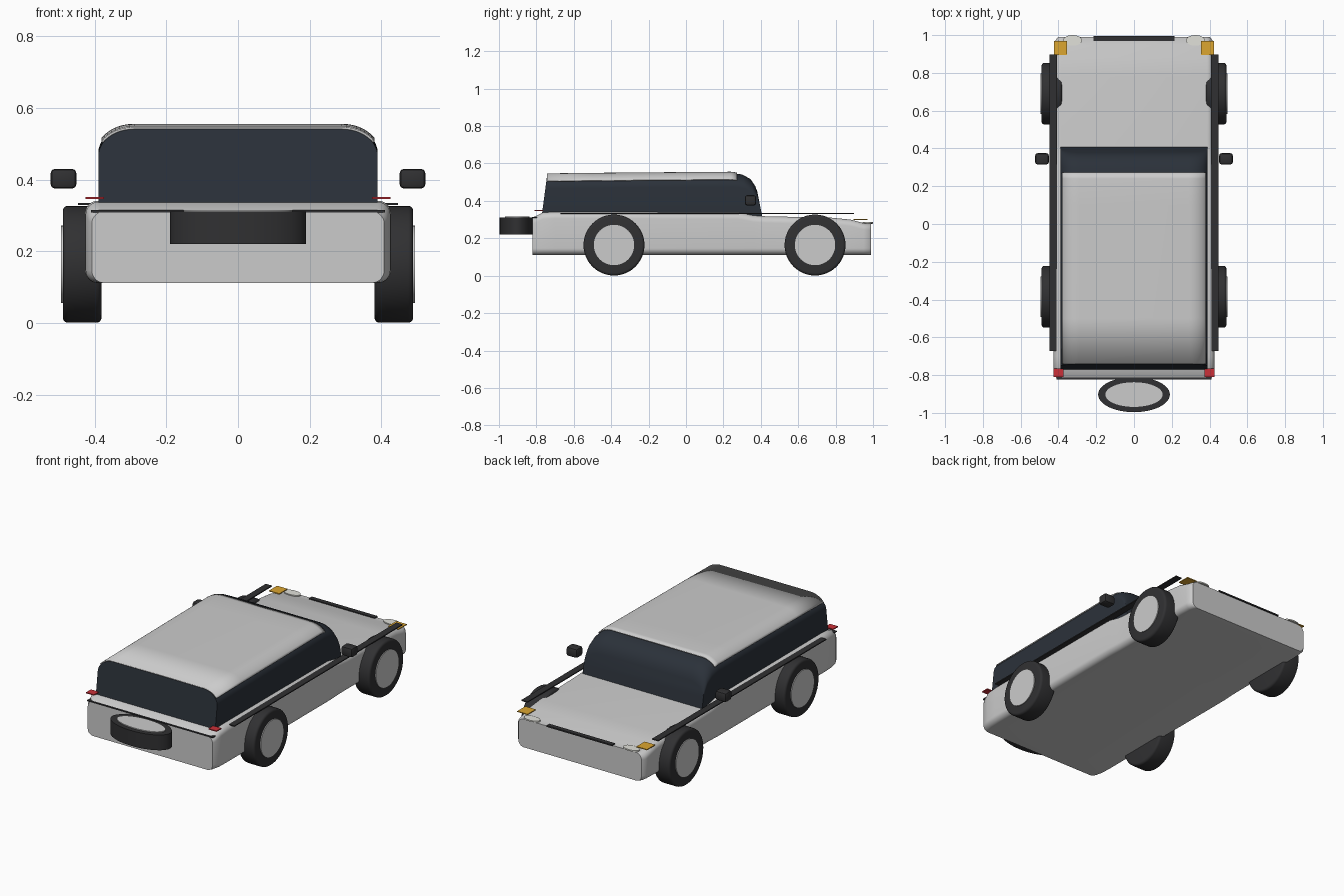
import bpy, bmesh, math
from mathutils import Matrix

if "Cube" in bpy.data.objects:
    bpy.data.objects.remove(bpy.data.objects["Cube"])


def mat(name, rgb):
    m = bpy.data.materials.new(name)
    m.diffuse_color = (*rgb, 1)
    m.use_nodes = True
    m.node_tree.nodes["Principled BSDF"].inputs["Base Color"].default_value = m.diffuse_color
    return m


GLASS = mat("dark_glass", (0.024, 0.031, 0.042))
RUBBER = mat("rubber", (0.03, 0.03, 0.032))
AMBER = mat("amber", (0.72, 0.38, 0.03))
RED = mat("red", (0.6, 0.03, 0.04))
LENS = mat("lens", (0.75, 0.75, 0.70))


def finish(name, bm, material=None, angle=35):
    bmesh.ops.recalc_face_normals(bm, faces=bm.faces)
    me = bpy.data.meshes.new(name)
    bm.to_mesh(me)
    bm.free()
    ob = bpy.data.objects.new(name, me)
    bpy.context.collection.objects.link(ob)
    if material:
        me.materials.append(material)
    bpy.ops.object.select_all(action='DESELECT')
    ob.select_set(True)
    bpy.context.view_layer.objects.active = ob
    bpy.ops.object.shade_smooth_by_angle(angle=math.radians(angle))
    return ob


def corner(cx, cz, rx, rz, a0, a1, n=7):
    return [(cx + rx * math.cos(math.radians(a0 + (a1 - a0) * i / n)),
             cz + rz * math.sin(math.radians(a0 + (a1 - a0) * i / n))) for i in range(n + 1)]


def loft(name, rings, material=None, closed=True, angle=35):
    bm = bmesh.new()
    vs = [[bm.verts.new(p) for p in r] for r in rings]
    n = len(vs[0])
    for a, b in zip(vs, vs[1:]):
        for i in range(n if closed else n - 1):
            j = (i + 1) % n
            bm.faces.new((a[i], a[j], b[j], b[i]))
    if closed:
        bm.faces.new(vs[0])
        bm.faces.new(vs[-1])
    return finish(name, bm, material, angle)


def box(name, c, s, material, bevel=0):
    bm = bmesh.new()
    bmesh.ops.create_cube(bm, size=1, matrix=Matrix.Translation(c) @ Matrix.Diagonal((*s, 1)))
    if bevel:
        bmesh.ops.bevel(bm, geom=bm.edges[:], offset=bevel, segments=2, profile=0.5, affect='EDGES')
    return finish(name, bm, material)


def disc(name, c, r, depth, material=None, axis='Z', sy=1, bevel=0):
    bm = bmesh.new()
    bmesh.ops.create_cone(bm, cap_ends=True, segments=48, radius1=r, radius2=r, depth=depth)
    if bevel:
        rim = [e for e in bm.edges if abs(e.verts[0].co.z - e.verts[1].co.z) < 1e-6]
        bmesh.ops.bevel(bm, geom=rim, offset=bevel, segments=4, profile=0.5, affect='EDGES')
    rot = Matrix.Rotation(math.pi / 2, 4, 'Y') if axis == 'X' else Matrix.Identity(4)
    bm.transform(Matrix.Translation(c) @ rot @ Matrix.Diagonal((1, sy, 1, 1)))
    return finish(name, bm, material)


# Lower body: rounded sections lofted along y
def body_ring(y, w, zt, r=0.035, zb=0.112):
    half = corner(w - r, zb + r, r, r, -90, 0) + corner(w - r, zt - r, r, r, 0, 90)
    return [(x, y, z) for x, z in half] + [(-x, y, z) for x, z in reversed(half)]


loft("body", [body_ring(*s) for s in (
    (-0.82, 0.408, 0.312), (-0.805, 0.416, 0.318), (-0.765, 0.425, 0.338), (-0.70, 0.427, 0.341),
    (0.28, 0.427, 0.338), (0.36, 0.423, 0.322), (0.42, 0.422, 0.318), (0.78, 0.422, 0.310),
    (0.88, 0.421, 0.300), (0.95, 0.418, 0.281), (0.975, 0.414, 0.278), (0.99, 0.402, 0.278))])


# Cabin: arched sections whose end planes lean
def arch(yb, yt, zt, w=0.39, zb=0.315, rx=0.10, rz=0.075, grow=0.0):
    half = [(w, zb)] + corner(w - rx, zt - rz, rx + grow, rz + grow, 0, 90, 12)
    half += [(-x, z) for x, z in reversed(half)]
    return [(x, yb + (yt - yb) * (z - zb) / (zt - zb), z) for x, z in half]


loft("cabin_glass", [arch(-0.772, -0.742, 0.541), arch(-0.5, -0.5, 0.544), arch(0.1, 0.1, 0.549),
                     arch(0.29, 0.24, 0.55), arch(0.345, 0.30, 0.541), arch(0.38, 0.345, 0.517),
                     arch(0.40, 0.37, 0.480), arch(0.408, 0.381, 0.45)], GLASS)

# Roof skin: the upper part of the same arch, slightly proud
roof = []
for y, zt in ((-0.742, 0.541), (-0.5, 0.544), (0.1, 0.549), (0.24, 0.55), (0.272, 0.546)):
    roof.append([(x, y, z) for x, _, z in arch(y, y, zt, grow=0.003)[5:-5]])
roof_ob = loft("roof_panel", roof, None, closed=False)
sol = roof_ob.modifiers.new("thickness", 'SOLIDIFY')
sol.thickness = 0.006
sol.offset = 0

# Wheels, mirrors, trim strips and lamps on both sides
for s, side in ((-1, "left"), (1, "right")):
    for y, end in ((-0.385, "rear"), (0.69, "front")):
        disc(f"{end}_{side}_tyre", (s * 0.435, y, 0.164), 0.163, 0.108, RUBBER, 'X', bevel=0.014)
        disc(f"{end}_{side}_hub", (s * 0.463, y, 0.164), 0.108, 0.062, None, 'X')
    box(f"{side}_mirror", (s * 0.487, 0.345, 0.403), (0.072, 0.06, 0.055), RUBBER, 0.012)
    box(f"{side}_side_strip", (s * 0.427, 0.113, 0.332), (0.040, 1.57, 0.006), RUBBER)
    box(f"{side}_tail_lamp", (s * 0.40, -0.787, 0.349), (0.052, 0.045, 0.006), RED)
    box(f"{side}_indicator", (s * 0.390, 0.932, 0.300), (0.068, 0.075, 0.005), AMBER)
    disc(f"{side}_headlamp", (s * 0.325, 0.972, 0.284), 0.050, 0.008, LENS, sy=0.56)

# Grille and rear trim
box("grille", (0, 0.983, 0.280), (0.43, 0.027, 0.008), RUBBER)
box("rear_strip", (0, -0.810, 0.312), (0.82, 0.026, 0.006), RUBBER)

# Flat-lying spare wheel
disc("spare_tyre", (0, -0.903, 0.266), 0.19, 0.090, RUBBER, sy=0.49)
disc("spare_hub", (0, -0.903, 0.290), 0.152, 0.052, None, sy=0.43)
